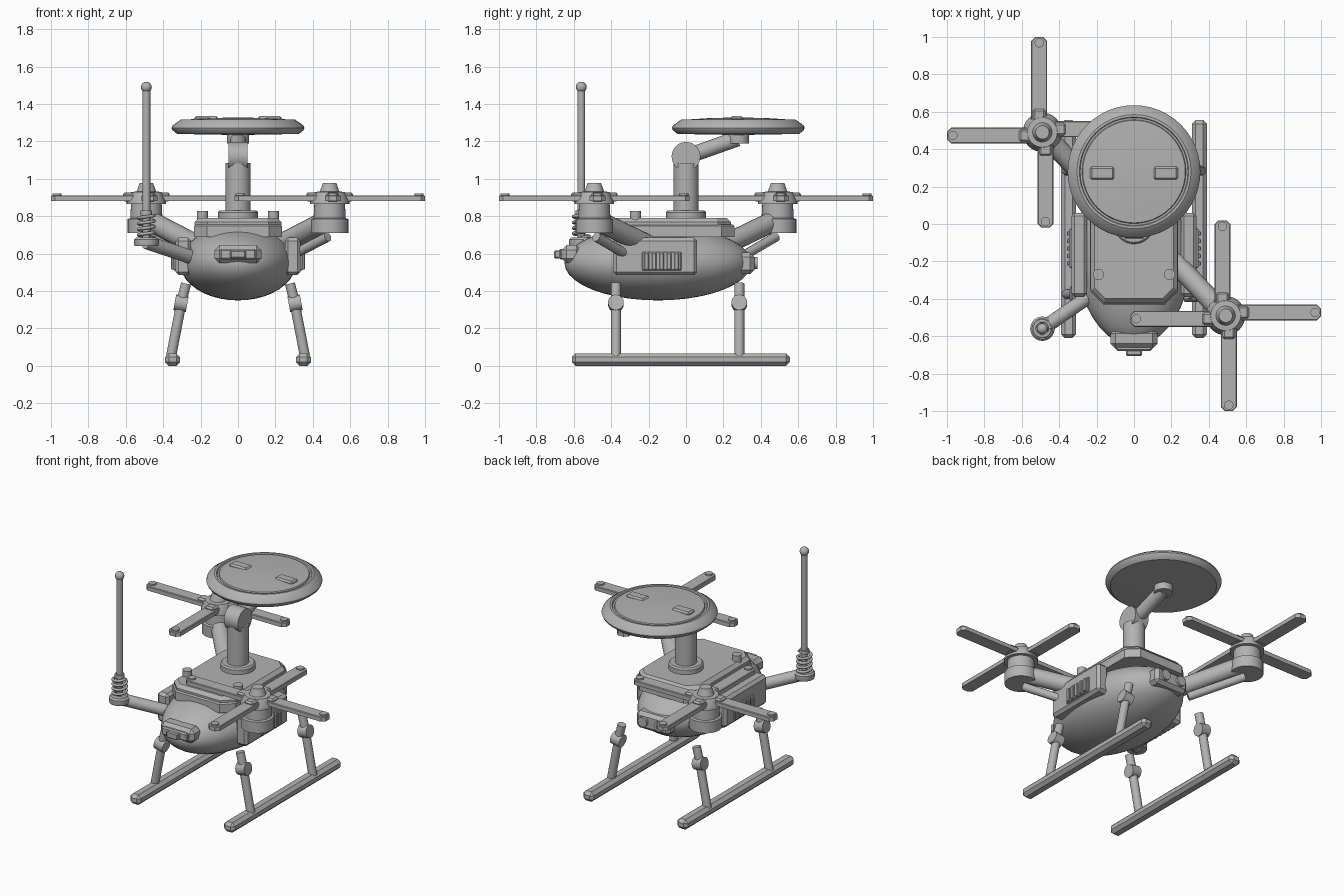
import bpy, bmesh, math
from mathutils import Vector, Matrix

if "Cube" in bpy.data.objects:
    bpy.data.objects.remove(bpy.data.objects["Cube"])

grey = bpy.data.materials.new("mid_grey")
grey.diffuse_color = (0.45, 0.45, 0.45, 1)
grey.use_nodes = True
grey.node_tree.nodes["Principled BSDF"].inputs["Base Color"].default_value = grey.diffuse_color


def finish(name, bm, smooth=True):
    bmesh.ops.recalc_face_normals(bm, faces=bm.faces[:])
    mesh = bpy.data.meshes.new(name)
    bm.to_mesh(mesh)
    bm.free()
    mesh.materials.append(grey)
    ob = bpy.data.objects.new(name, mesh)
    bpy.context.collection.objects.link(ob)
    if smooth:
        bpy.ops.object.select_all(action='DESELECT')
        ob.select_set(True)
        bpy.context.view_layer.objects.active = ob
        bpy.ops.object.shade_smooth_by_angle(angle=math.radians(35))
    return ob


def box(name, x, y, z, bevel=0.0):
    """Box from (min, max) ranges with chamfered edges."""
    bm = bmesh.new()
    bmesh.ops.create_cube(bm, size=1)
    for v in bm.verts:
        v.co = [(r[0] + r[1]) / 2 + c * (r[1] - r[0]) for r, c in zip((x, y, z), v.co)]
    if bevel:
        bmesh.ops.bevel(bm, geom=bm.edges[:], offset=bevel, segments=1, affect='EDGES')
    return finish(name, bm, False)


def rod(name, a, b, r, segs=20):
    a, b = Vector(a), Vector(b)
    d = b - a
    bm = bmesh.new()
    m = Matrix.Translation((a + b) / 2) @ d.to_track_quat('Z', 'Y').to_matrix().to_4x4()
    bmesh.ops.create_cone(bm, cap_ends=True, segments=segs, radius1=r, radius2=r,
                          depth=d.length, matrix=m)
    return finish(name, bm)


def lathe(name, x, y, profile, segs=32):
    """Closed solid of revolution from (radius, z) points."""
    bm = bmesh.new()
    rings = [[bm.verts.new((x + r * math.cos(t), y + r * math.sin(t), z))
              for t in (2 * math.pi * i / segs for i in range(segs))] for r, z in profile]
    for lo, hi in zip(rings, rings[1:]):
        for i in range(segs):
            j = (i + 1) % segs
            bm.faces.new((lo[i], lo[j], hi[j], hi[i]))
    bm.faces.new(rings[0][::-1])
    bm.faces.new(rings[-1])
    return finish(name, bm)


def ball(name, centre, radii, segs=32):
    bm = bmesh.new()
    m = Matrix.Translation(centre) @ Matrix.Diagonal((*radii, 1))
    bmesh.ops.create_uvsphere(bm, u_segments=segs, v_segments=segs // 2, radius=1, matrix=m)
    return finish(name, bm)


def plate(name, hx, y0, y1, cut, z0, z1, bevel):
    """Flat plate with clipped corners and a chamfered rim."""
    pts = [(-hx + cut, y0), (hx - cut, y0), (hx, y0 + cut), (hx, y1 - cut),
           (hx - cut, y1), (-hx + cut, y1), (-hx, y1 - cut), (-hx, y0 + cut)]
    bm = bmesh.new()
    base = bm.faces.new([bm.verts.new((px, py, z0)) for px, py in pts])
    top = bmesh.ops.extrude_face_region(bm, geom=[base])['geom']
    bmesh.ops.translate(bm, vec=(0, 0, z1 - z0),
                        verts=[g for g in top if isinstance(g, bmesh.types.BMVert)])
    rim = [e for e in bm.edges if all(abs(v.co.z - z1) < 1e-5 for v in e.verts)]
    bmesh.ops.bevel(bm, geom=rim, offset=bevel, segments=1, affect='EDGES')
    return finish(name, bm, False)


# Hull and deck
ball("hull", (0, -0.15, 0.55), (0.31, 0.5, 0.2), 40)
plate("deck_lower", 0.235, -0.43, 0.26, 0.07, 0.69, 0.755, 0.008)
plate("deck_upper", 0.232, -0.42, 0.24, 0.07, 0.752, 0.79, 0.022)
for s in (-1, 1):
    rod("deck_bolt", (s * 0.19, -0.27, 0.77), (s * 0.19, -0.27, 0.828), 0.03, 16)

# Side panels with vent slats
for s in (-1, 1):
    def side(a, b):
        return tuple(sorted((s * a, s * b)))
    box("side_panel", side(0.25, 0.335), (-0.39, 0.06), (0.485, 0.685), 0.018)
    box("vent_base", side(0.33, 0.345), (-0.235, -0.025), (0.51, 0.61), 0.004)
    for i in range(5):
        y = -0.21 + i * 0.04
        box("vent_slat", side(0.335, 0.357), (y - 0.012, y + 0.012), (0.515, 0.605), 0.004)

# Front camera
box("camera_housing", (-0.125, 0.125), (-0.665, -0.56), (0.55, 0.645), 0.025)
box("camera_face", (-0.095, 0.095), (-0.68, -0.65), (0.57, 0.625), 0.008)
box("camera_lens", (-0.042, 0.042), (-0.705, -0.67), (0.575, 0.618), 0.006)

# Rear sensor
box("rear_sensor", (-0.125, 0.125), (0.27, 0.365), (0.49, 0.605), 0.022)
for s in (-1, 1):
    rod("rear_light", (s * 0.06, 0.35, 0.55), (s * 0.06, 0.382, 0.55), 0.033)

# Landing skids and legs
for s in (-1, 1):
    box("skid", tuple(sorted((s * 0.31, s * 0.39))), (-0.61, 0.555), (0, 0.067), 0.02)
    for y in (-0.375, 0.285):
        rod("leg_lower", (s * 0.358, y, 0.05), (s * 0.302, y, 0.34), 0.027, 16)
        rod("leg_upper", (s * 0.305, y, 0.33), (s * 0.278, y, 0.44), 0.027, 16)
        rod("leg_knee", (s * 0.272, y, 0.328), (s * 0.338, y, 0.34), 0.042)

# Rotor arms, motors and blades on two opposite corners
for s in (-1, 1):
    cx, cy = s * 0.49, -s * 0.49
    rod("rotor_arm", (s * 0.17, -s * 0.15, 0.62), (s * 0.47, -s * 0.47, 0.775), 0.055)
    rod("rotor_strut", (s * 0.22, -s * 0.25, 0.555), (s * 0.48, -s * 0.48, 0.69), 0.026, 14)
    lathe("motor", cx, cy, [(0.1, 0.71), (0.1, 0.785), (0.086, 0.79), (0.082, 0.865)])
    lathe("rotor_hub", cx, cy, [(0.105, 0.865), (0.105, 0.88), (0.08, 0.93),
                                (0.052, 0.932), (0.036, 0.978)])
    for k in range(4):
        turn = Matrix.Translation((cx, cy, 0)) @ Matrix.Rotation(k * math.pi / 2, 4, 'Z')
        blade = plate("blade", 0.0425, 0.03, 0.51, 0.022, 0.882, 0.912, 0.004)
        blade.matrix_world = turn @ Matrix.Translation((-0.017, 0, 0))
        root = box("blade_root", (-0.05, 0.016), (0.05, 0.125), (0.878, 0.928), 0.01)
        root.matrix_world = turn
        tip = rod("blade_tip_cap", (-0.017, 0.478, 0.90), (-0.017, 0.478, 0.921), 0.025, 12)
        tip.matrix_world = turn

# Antenna on the front left corner
ax, ay = -0.49, -0.56
rod("antenna_arm", (-0.2, -0.36, 0.565), (ax, ay, 0.662), 0.038)
lathe("antenna_base", ax, ay, [(0.062, 0.64), (0.065, 0.65), (0.065, 0.675), (0.055, 0.685)])
rod("antenna_mast", (ax, ay, 0.67), (ax, ay, 1.48), 0.021, 16)
rod("antenna_collar", (ax, ay, 0.805), (ax, ay, 0.83), 0.03)
ball("antenna_tip", (ax, ay, 1.49), (0.029,) * 3, 20)
curve = bpy.data.curves.new("antenna_spring", 'CURVE')
curve.dimensions = '3D'
curve.bevel_depth, curve.bevel_resolution = 0.009, 2
spline = curve.splines.new('POLY')
turns, steps = 4, 80
spline.points.add(steps)
for i, p in enumerate(spline.points):
    t = i / steps
    a = t * turns * 2 * math.pi
    p.co = (ax + 0.042 * math.cos(a), ay + 0.042 * math.sin(a), 0.685 + 0.12 * t, 1)
curve.materials.append(grey)
bpy.context.collection.objects.link(bpy.data.objects.new("antenna_spring", curve))

# Dish mast, joint and boom
lathe("mast_flange", 0, 0, [(0.107, 0.78), (0.107, 0.82), (0.098, 0.83)])
rod("mast", (0, 0, 0.8), (0, 0, 1.085), 0.068, 28)
rod("mast_joint", (-0.052, 0, 1.12), (0.052, 0, 1.12), 0.077, 28)
rod("dish_boom", (0, 0.02, 1.125), (0, 0.275, 1.215), 0.042)
rod("dish_socket", (0, 0.28, 1.19), (0, 0.28, 1.25), 0.058, 24)

# Dish with raised inner disc and two pads
lathe("dish", 0, 0.28, [(0.05, 1.235), (0.325, 1.24), (0.35, 1.26), (0.355, 1.272),
                        (0.35, 1.285), (0.305, 1.317), (0.292, 1.317), (0.288, 1.309),
                        (0.278, 1.309), (0.274, 1.317), (0.15, 1.325), (0.02, 1.328)], 48)
for s in (-1, 1):
    box("dish_pad", (s * 0.17 - 0.065, s * 0.17 + 0.065), (0.237, 0.307), (1.31, 1.335), 0.01)
